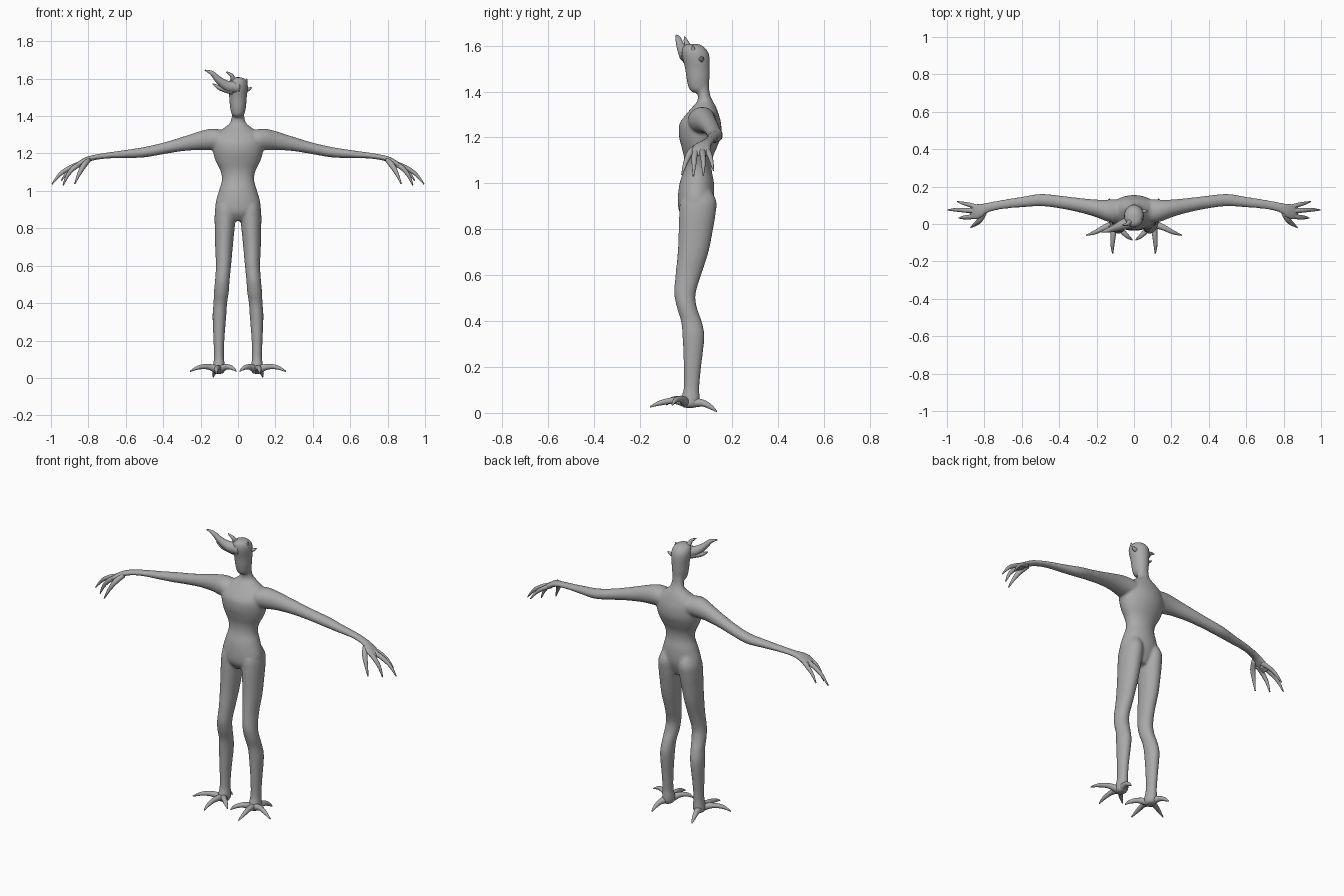
import bpy, bmesh, math
from mathutils import Vector

skin = bpy.data.materials.new("grey_skin")
skin.diffuse_color = (0.40, 0.40, 0.40, 1)

X, Y, Z = Vector((1, 0, 0)), Vector((0, 1, 0)), Vector((0, 0, 1))


def spline(rows, steps):
    """Catmull-Rom through rows of numbers."""
    out = []
    for i in range(len(rows) - 1):
        p = [rows[max(0, min(len(rows) - 1, i + k))] for k in (-1, 0, 1, 2)]
        for s in range(steps):
            t = s / steps
            out.append([0.5 * (2 * b + (c - a) * t + (2 * a - 5 * b + 4 * c - d) * t * t
                               + (3 * b - a - 3 * c + d) * t ** 3) for a, b, c, d in zip(*p)])
    return out + [list(rows[-1])]


def loft(bm, rows, axes=None, sides=24, steps=4, flip=1):
    """Tube through rows of x, y, z, radius a, radius b; axes fix the ring plane."""
    rows = spline(rows, steps)
    rings = []
    for i, r in enumerate(rows):
        if axes:
            u, v = axes
        else:
            n, m = rows[max(i - 1, 0)], rows[min(i + 1, len(rows) - 1)]
            t = (Vector(m[:3]) - Vector(n[:3])).normalized()
            u = t.cross(Y if abs(t.y) < 0.8 else Z).normalized()
            v = t.cross(u)
        ring = []
        for k in range(sides):
            w = 2 * math.pi * k / sides
            p = Vector(r[:3]) + u * (max(r[3], .002) * math.cos(w)) + v * (max(r[4], .002) * math.sin(w))
            p.x *= flip
            ring.append(bm.verts.new(p))
        rings.append(ring)
    for a, b in zip(rings, rings[1:]):
        for k in range(sides):
            j = (k + 1) % sides
            bm.faces.new((a[k], a[j], b[j], b[k]))
    bm.faces.new(rings[0])
    bm.faces.new(rings[-1])


def finish(name, bm):
    bmesh.ops.recalc_face_normals(bm, faces=bm.faces)
    for f in bm.faces:
        f.smooth = True
    me = bpy.data.meshes.new(name)
    bm.to_mesh(me)
    bm.free()
    me.materials.append(skin)
    ob = bpy.data.objects.new(name, me)
    bpy.context.collection.objects.link(ob)
    return ob


def digit(name, points, mirror=False):
    """Tapered claw; points are x, y, z, radius."""
    bm = bmesh.new()
    for f in ((1, -1) if mirror else (1,)):
        loft(bm, [(*p, p[3]) for p in points], sides=12, flip=f)
    return finish(name, bm)


# Body: torso, head, legs and arms fused into one skin
body = bmesh.new()

# Torso and neck: height, front y, back y, half width
torso = [(.84, .0, .09, .05), (.88, -.03, .108, .105), (.93, -.036, .122, .12), (1.0, -.028, .122, .102),
         (1.06, -.01, .112, .086), (1.11, -.008, .116, .095), (1.16, -.02, .136, .12),
         (1.21, -.031, .153, .134), (1.26, -.028, .153, .138), (1.30, .0, .143, .125),
         (1.335, .03, .13, .078), (1.36, .05, .116, .046), (1.39, .05, .104, .035), (1.43, .04, .1, .034)]
# Head: narrow chin, wide crown
head = [(1.395, .03, .08, .018), (1.41, .014, .096, .034), (1.45, .003, .102, .043), (1.50, -.004, .104, .047),
        (1.55, -.016, .103, .053), (1.58, -.018, .092, .05), (1.60, -.01, .07, .036), (1.608, .01, .05, .012)]
for part in (torso, head):
    loft(body, [(0, (f + b) / 2, z, w, (b - f) / 2) for z, f, b, w in part], (X, Y), 40)

# Leg: height, inner x, outer x, front y, back y
leg = [(.97, .02, .10, .0, .11), (.92, .012, .12, -.025, .133), (.86, .012, .125, -.03, .128),
       (.80, .018, .124, -.032, .118), (.70, .028, .122, -.036, .098), (.60, .037, .118, -.046, .066),
       (.52, .045, .123, -.051, .042), (.46, .049, .129, -.04, .047), (.40, .058, .131, -.022, .068),
       (.33, .063, .136, -.015, .08), (.20, .073, .131, -.01, .066), (.11, .075, .129, -.01, .058),
       (.07, .07, .133, -.02, .06), (.04, .07, .135, -.025, .058), (.022, .08, .125, -.012, .045)]
# Arm and palm: x, y, z, depth radius, height radius
arm = [(.03, .08, 1.27, .05, .04), (.10, .07, 1.275, .062, .054), (.15, .073, 1.275, .057, .057),
       (.21, .085, 1.268, .046, .049), (.30, .102, 1.25, .038, .038), (.40, .118, 1.227, .034, .031),
       (.50, .128, 1.207, .033, .028), (.60, .117, 1.197, .028, .022), (.70, .105, 1.189, .025, .016),
       (.78, .088, 1.176, .027, .015), (.82, .070, 1.160, .040, .018), (.86, .064, 1.138, .042, .015),
       (.88, .07, 1.122, .03, .009)]
for side in (1, -1):
    loft(body, [((i + o) / 2, (f + b) / 2, z, (o - i) / 2, (b - f) / 2) for z, i, o, f, b in leg],
         (X, Y), 32, flip=side)
    loft(body, arm, (Y, Z), 28, flip=side)

ob = finish("body", body)
fuse = ob.modifiers.new("fuse", 'REMESH')
fuse.mode = 'VOXEL'
fuse.voxel_size = 0.007
fuse.use_smooth_shade = True
relax = ob.modifiers.new("relax", 'SMOOTH')
relax.factor = 0.5
relax.iterations = 6

# Fingers curl outward and down
digit("thumbs", [(.80, .06, 1.165, .014), (.825, .02, 1.135, .015), (.85, -.002, 1.09, .010),
                 (.873, -.018, 1.037, .003)], True)
digit("inner_fingers", [(.83, .05, 1.15, .014), (.875, .038, 1.125, .013), (.91, .035, 1.085, .010),
                        (.935, .032, 1.03, .003)], True)
digit("middle_fingers", [(.84, .07, 1.145, .014), (.895, .073, 1.125, .013), (.95, .076, 1.09, .010),
                         (.995, .075, 1.035, .003)], True)
digit("outer_fingers", [(.83, .085, 1.15, .014), (.87, .10, 1.13, .012), (.91, .11, 1.10, .009),
                        (.945, .12, 1.055, .003)], True)

# Splayed toes
digit("outer_toes", [(.11, .0, .045, .022), (.16, -.02, .06, .015), (.21, -.045, .056, .011),
                     (.256, -.06, .035, .003)], True)
digit("inner_toes", [(.095, .0, .045, .022), (.063, -.038, .059, .015), (.033, -.068, .054, .011),
                     (.009, -.085, .035, .003)], True)
digit("front_toes", [(.103, .0, .045, .022), (.11, -.05, .054, .015), (.115, -.11, .044, .011),
                     (.114, -.157, .026, .003)], True)
digit("back_toes", [(.108, .03, .045, .022), (.12, .075, .042, .015), (.128, .11, .024, .010),
                    (.132, .134, .005, .003)], True)

# Lopsided horns and small nubs on the head
digit("large_horn", [(.0, .015, 1.555, .036), (-.055, -.002, 1.56, .029), (-.10, -.02, 1.59, .020),
                     (-.14, -.034, 1.63, .012), (-.177, -.042, 1.645, .003)])
digit("lower_horn", [(-.03, .01, 1.54, .026), (-.085, -.005, 1.547, .015), (-.11, -.01, 1.557, .010),
                     (-.135, -.012, 1.573, .003)])
digit("upper_horn", [(.0, .025, 1.575, .024), (-.025, .01, 1.597, .014), (-.035, .0, 1.618, .010),
                     (-.062, -.006, 1.637, .003)])
digit("side_nub", [(.035, .065, 1.54, .014), (.055, .068, 1.543, .010), (.073, .07, 1.553, .003)])
digit("crown_nub", [(.03, .035, 1.565, .014), (.042, .032, 1.583, .009), (.047, .03, 1.60, .003)])
